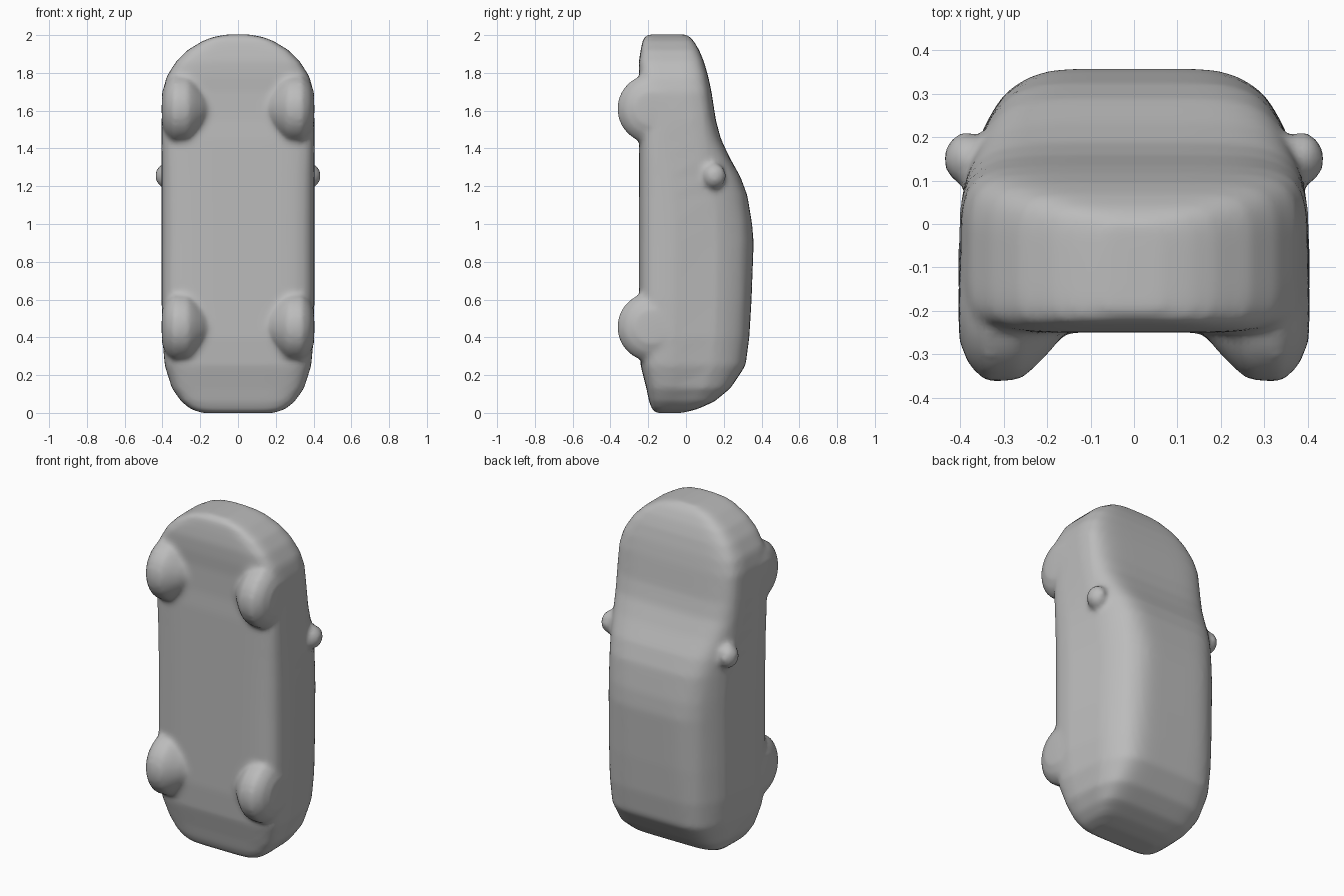
import bpy, bmesh, math
from mathutils import Vector

if "Cube" in bpy.data.objects:
    bpy.data.objects.remove(bpy.data.objects["Cube"])

paint = bpy.data.materials.new("plain grey")
paint.diffuse_color = (0.5, 0.5, 0.5, 1)
paint.use_nodes = True
paint.node_tree.nodes["Principled BSDF"].inputs["Base Color"].default_value = paint.diffuse_color


def lerp_table(table, v):
    for (a, fa), (b, fb) in zip(table, table[1:]):
        if v <= b:
            return fa + (fb - fa) * max(0, (v - a) / (b - a))
    return table[-1][1]


def loft(bm, rings):
    """Skin a list of closed point rings and cap both ends."""
    vs = [[bm.verts.new(p) for p in ring] for ring in rings]
    n = len(vs[0])
    for a, b in zip(vs, vs[1:]):
        for i in range(n):
            j = (i + 1) % n
            bm.faces.new((a[i], a[j], b[j], b[i]))
    bm.faces.new(vs[0][::-1])
    bm.faces.new(vs[-1])


# Body stations from tail (bottom) to nose (top): z, half width, underside y, upper y
STATIONS = [
    (0.00, 0.19, -0.16, -0.02), (0.02, 0.25, -0.18, 0.06), (0.06, 0.30, -0.195, 0.15),
    (0.13, 0.35, -0.21, 0.235), (0.25, 0.388, -0.24, 0.315), (0.40, 0.402, -0.25, 0.335),
    (0.60, 0.405, -0.25, 0.347), (0.90, 0.405, -0.25, 0.358), (1.00, 0.405, -0.25, 0.35),
    (1.15, 0.405, -0.25, 0.325), (1.25, 0.405, -0.25, 0.288), (1.35, 0.405, -0.25, 0.232),
    (1.45, 0.405, -0.25, 0.185), (1.55, 0.405, -0.245, 0.158), (1.70, 0.40, -0.245, 0.135),
    (1.78, 0.378, -0.25, 0.118), (1.86, 0.328, -0.25, 0.095), (1.92, 0.268, -0.24, 0.07),
    (1.97, 0.185, -0.23, 0.04), (1.99, 0.13, -0.22, 0.02), (2.003, 0.06, -0.20, 0.0)]
# Cabin narrows toward the roof: y, width factor
TUMBLEHOME = [(0.0, 1.0), (0.1, 0.965), (0.2, 0.88), (0.3, 0.77), (0.36, 0.66)]


def section(z, w, y0, y1, n=64):
    ring, e = [], 0.32
    for k in range(n):
        t = 2 * math.pi * (k + 0.5) / n
        c, s = math.cos(t), math.sin(t)
        y = (y0 + y1) / 2 + (y1 - y0) / 2 * math.copysign(abs(s) ** e, s)
        x = w * math.copysign(abs(c) ** e, c) * lerp_table(TUMBLEHOME, y)
        ring.append((x, y, z))
    return ring


bm = bmesh.new()
loft(bm, [section(*s) for s in STATIONS])

# Wheels: profile turned about the axle (x, radius)
WHEEL = [(0.15, 0.06), (0.19, 0.11), (0.23, 0.152), (0.265, 0.18), (0.34, 0.184),
         (0.38, 0.145), (0.402, 0.09), (0.404, 0.03)]
for side in (-1, 1):
    for zc in (0.455, 1.61):
        loft(bm, [[(side * x, -0.18 + r * math.cos(a), zc + r * math.sin(a))
                   for a in (2 * math.pi * i / 32 for i in range(32))] for x, r in WHEEL])
    # Door mirrors
    ball = bmesh.ops.create_icosphere(bm, subdivisions=3, radius=1)["verts"]
    for v in ball:
        v.co = Vector((side * (0.385 + 0.053 * v.co.x), 0.15 + 0.062 * v.co.y,
                       1.255 + 0.066 * v.co.z))

bmesh.ops.recalc_face_normals(bm, faces=bm.faces)
mesh = bpy.data.meshes.new("car_shell")
bm.to_mesh(mesh)
bm.free()
car = bpy.data.objects.new("car_shell", mesh)
bpy.context.collection.objects.link(car)
mesh.materials.append(paint)

# Fuse every part into one soft moulded skin
fuse = car.modifiers.new("fuse", 'REMESH')
fuse.mode = 'VOXEL'
fuse.voxel_size = 0.016
fuse.use_smooth_shade = True
soften = car.modifiers.new("soften", 'SMOOTH')
soften.factor = 0.5
soften.iterations = 5
